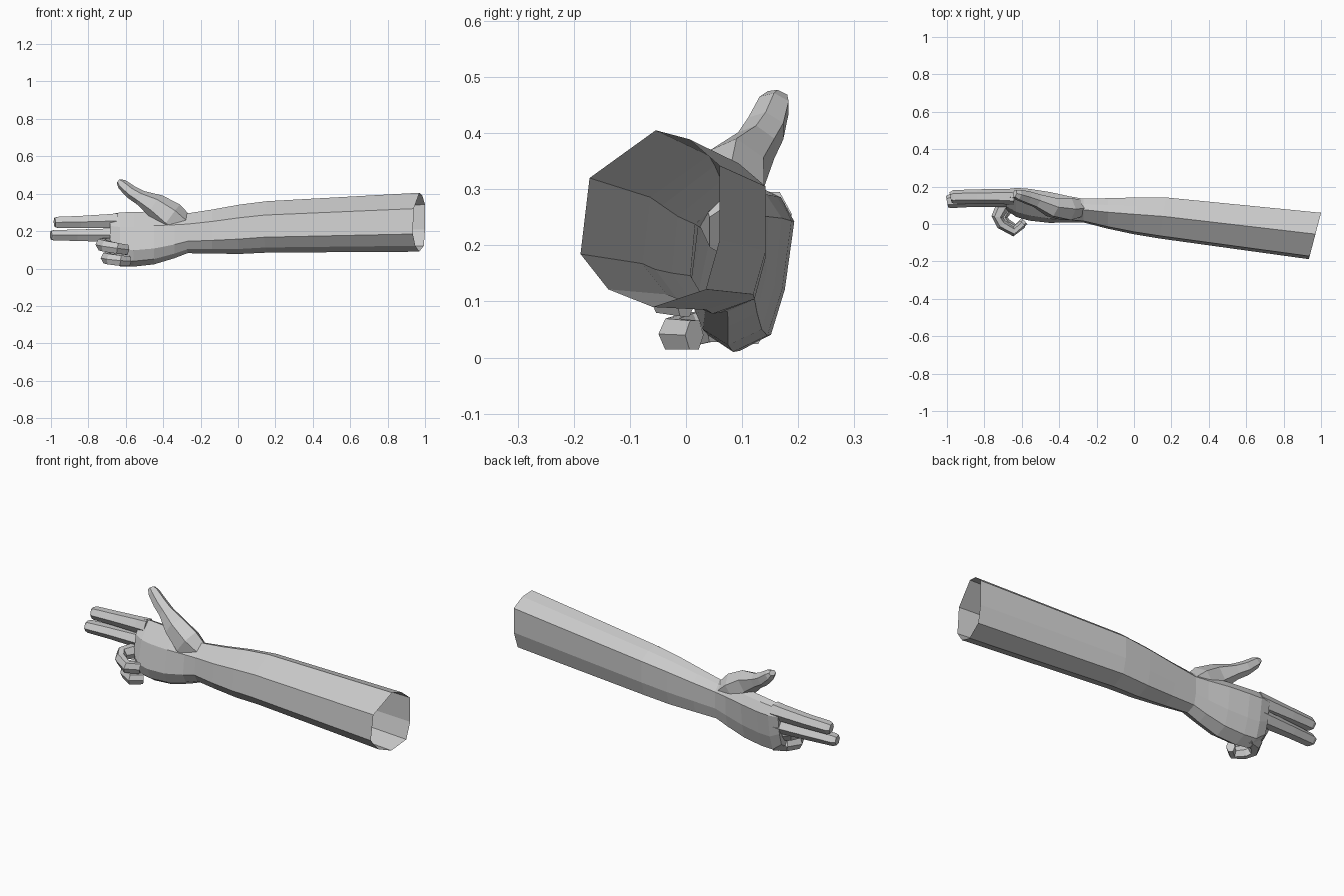
import bpy, bmesh
from mathutils import Vector
from math import cos, sin, pi


def skin(name, rings, cap_start=False, cap_end=False):
    """Bridge a series of equal-length point rings into a flat-shaded mesh."""
    bm = bmesh.new()
    loops = [[bm.verts.new(p) for p in ring] for ring in rings]
    n = len(loops[0])
    for a, b in zip(loops, loops[1:]):
        for i in range(n):
            j = (i + 1) % n
            bm.faces.new((a[i], a[j], b[j], b[i]))
    if cap_start:
        bm.faces.new(loops[0])
    if cap_end:
        bm.faces.new(loops[-1])
    bmesh.ops.recalc_face_normals(bm, faces=bm.faces[:])
    mesh = bpy.data.meshes.new(name)
    bm.to_mesh(mesh)
    bm.free()
    obj = bpy.data.objects.new(name, mesh)
    bpy.context.collection.objects.link(obj)
    return obj


def limb_ring(x, tilt, y0, y1, z0, z1, slant=0.0):
    """Arm cross-section fitted to a y/z box, tilted in x, slanted in y."""
    return [(x + tilt * u, y0 + (y1 - y0) * u + slant * (v - 0.6), z0 + (z1 - z0) * v)
            for u, v in PROFILE]


def digit(name, path, side_axis, sides=6):
    """Faceted finger: path of (x, y, z, half width along side axis, half depth)."""
    pts = [Vector(p[:3]) for p in path]
    axis = Vector(side_axis)
    rings = []
    for i, p in enumerate(path):
        t = pts[min(i + 1, len(pts) - 1)] - pts[max(i - 1, 0)]
        t.normalize()
        side = (axis - t * axis.dot(t)).normalized()
        depth = t.cross(side)
        rings.append([pts[i] + side * p[3] * cos(a) * 1.1 + depth * p[4] * sin(a) * 1.1
                      for a in [2 * pi * (k + 0.5) / sides for k in range(sides)]])
    return skin(name, rings, True, True)


PROFILE = [(0.54, 1), (0.065, 0.73), (0, 0.3), (0.2, 0.1), (0.52, 0),
           (0.9, 0.1), (1, 0.38), (1, 0.8), (0.78, 0.95)]

# Forearm, wrist and palm, open at the elbow end
skin("forearm_and_palm", [limb_ring(*r) for r in [
    (0.935, 0.065, -0.188, 0.06, 0.09, 0.405),
    (0.14, 0.03, -0.078, 0.142, 0.085, 0.36),
    (0.0, 0.02, -0.055, 0.142, 0.078, 0.342),
    (-0.14, 0.0, -0.025, 0.138, 0.08, 0.315),
    (-0.27, 0.0, 0.008, 0.135, 0.082, 0.295),
    (-0.34, 0.0, 0.012, 0.145, 0.055, 0.30, 0.01),
    (-0.45, 0.0, 0.015, 0.165, 0.022, 0.305, 0.03),
    (-0.56, 0.0, 0.03, 0.18, 0.01, 0.302, 0.04),
    (-0.63, 0.0, 0.05, 0.185, 0.012, 0.300, 0.04),
    (-0.685, 0.0, 0.085, 0.178, 0.06, 0.290, 0.03),
]], cap_end=True)

# Straight index and middle fingers
digit("index_finger", [
    (-0.64, 0.145, 0.255, 0.042, 0.04), (-0.70, 0.147, 0.253, 0.039, 0.037),
    (-0.84, 0.148, 0.249, 0.034, 0.034), (-0.965, 0.145, 0.247, 0.031, 0.033),
    (-0.98, 0.142, 0.246, 0.025, 0.026)], (0, 0, 1))
digit("middle_finger", [
    (-0.64, 0.135, 0.18, 0.04, 0.042), (-0.70, 0.135, 0.178, 0.037, 0.039),
    (-0.86, 0.13, 0.178, 0.032, 0.035), (-0.985, 0.122, 0.178, 0.029, 0.034),
    (-1.0, 0.119, 0.178, 0.023, 0.027)], (0, 0, 1))

# Curled ring and little fingers
digit("ring_finger", [
    (-0.64, 0.125, 0.13, 0.036, 0.038), (-0.70, 0.10, 0.13, 0.035, 0.036),
    (-0.73, 0.04, 0.128, 0.032, 0.029), (-0.71, 0.0, 0.12, 0.031, 0.026),
    (-0.645, -0.04, 0.108, 0.03, 0.024), (-0.595, 0.0, 0.1, 0.028, 0.02)], (0, 0, 1))
digit("little_finger", [
    (-0.61, 0.11, 0.06, 0.038, 0.035), (-0.675, 0.09, 0.06, 0.034, 0.032),
    (-0.705, 0.04, 0.056, 0.03, 0.027), (-0.685, 0.005, 0.05, 0.03, 0.024),
    (-0.63, -0.025, 0.042, 0.029, 0.022), (-0.585, 0.015, 0.04, 0.027, 0.02)], (0, 0, 1))

# Raised thumb with a broad fleshy base
digit("thumb", [
    (-0.29, 0.085, 0.225, 0.045, 0.06), (-0.36, 0.08, 0.275, 0.062, 0.076),
    (-0.44, 0.09, 0.335, 0.052, 0.06), (-0.52, 0.125, 0.378, 0.036, 0.037),
    (-0.57, 0.142, 0.408, 0.034, 0.033), (-0.62, 0.157, 0.45, 0.028, 0.026),
    (-0.637, 0.163, 0.466, 0.019, 0.014)], (0, 1, 0))
